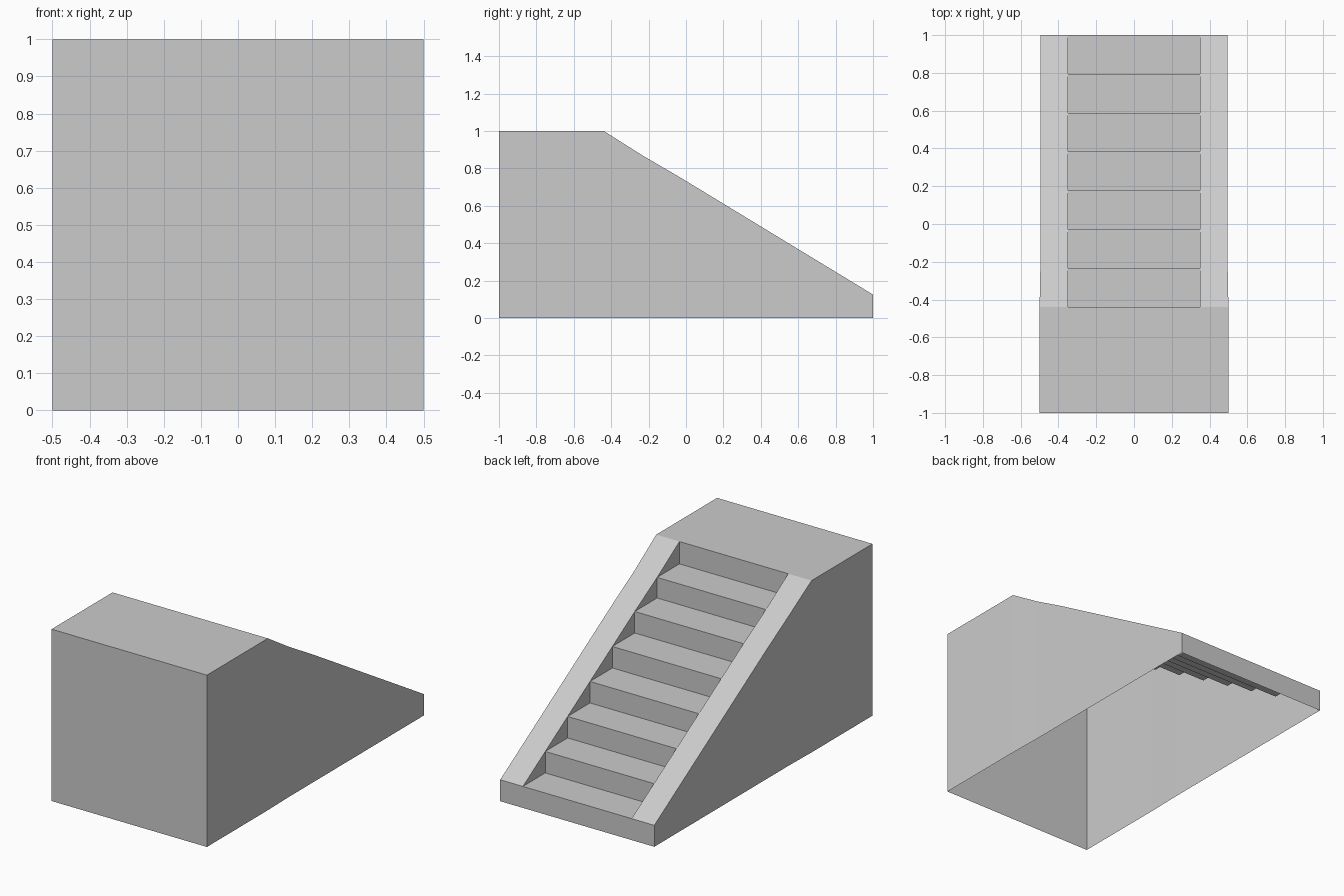
import bpy, bmesh

if "Cube" in bpy.data.objects:
    bpy.data.objects.remove(bpy.data.objects["Cube"])

N = 7                                # number of steps
TOP_Y, RISE, INNER = -0.44, 0.125, 0.35
RUN = (1 - TOP_Y) / N

# Profile stations from back foot to front: (y, z, half width)
stations = []
for k in range(N + 1):
    sag = 0.005 if k == N - 1 else 0.0
    stations.append((1 - RUN * k, RISE * (k + 1) - sag, 0.5 if k == N else 0.496))
stations.append((-1, 1, 0.5))

bm = bmesh.new()


def face(*pts):
    bm.faces.new([bm.verts.new(p) for p in pts])


for (y0, z0, w0), (y1, z1, w1) in zip(stations, stations[1:]):
    deck = y1 == -1
    for s in (-1, 1):
        # outer side wall and sloped stringer top
        face((s * w0, y0, 0), (s * w1, y1, 0), (s * w1, y1, z1), (s * w0, y0, z0))
        face((s * w0, y0, z0), (s * w1, y1, z1), (s * INNER, y1, z1), (s * INNER, y0, z0))
        # triangular cheek beside each step
        if not deck:
            face((s * INNER, y0, z0), (s * INNER, y1, z1), (s * INNER, y1, z0))
    # tread (or deck) and riser
    a = INNER
    face((-a, y0, z0), (a, y0, z0), (a, y1, z0), (-a, y1, z0))
    if not deck:
        face((-a, y1, z0), (a, y1, z0), (a, y1, z1), (-a, y1, z1))

# back and front end walls; the underside stays open
for y, z, w in (stations[0], stations[-1]):
    xs = (-w, -INNER, INNER, w)
    for x0, x1 in zip(xs, xs[1:]):
        face((x0, y, 0), (x1, y, 0), (x1, y, z), (x0, y, z))

bmesh.ops.remove_doubles(bm, verts=bm.verts, dist=0.0005)
bmesh.ops.recalc_face_normals(bm, faces=bm.faces)
# the level faces must point up
bm.normal_update()
if max(bm.faces, key=lambda f: abs(f.normal.z) * f.calc_area()).normal.z < 0:
    bmesh.ops.reverse_faces(bm, faces=bm.faces)

mesh = bpy.data.meshes.new("staircase")
bm.to_mesh(mesh)
bm.free()
bpy.context.collection.objects.link(bpy.data.objects.new("staircase", mesh))
